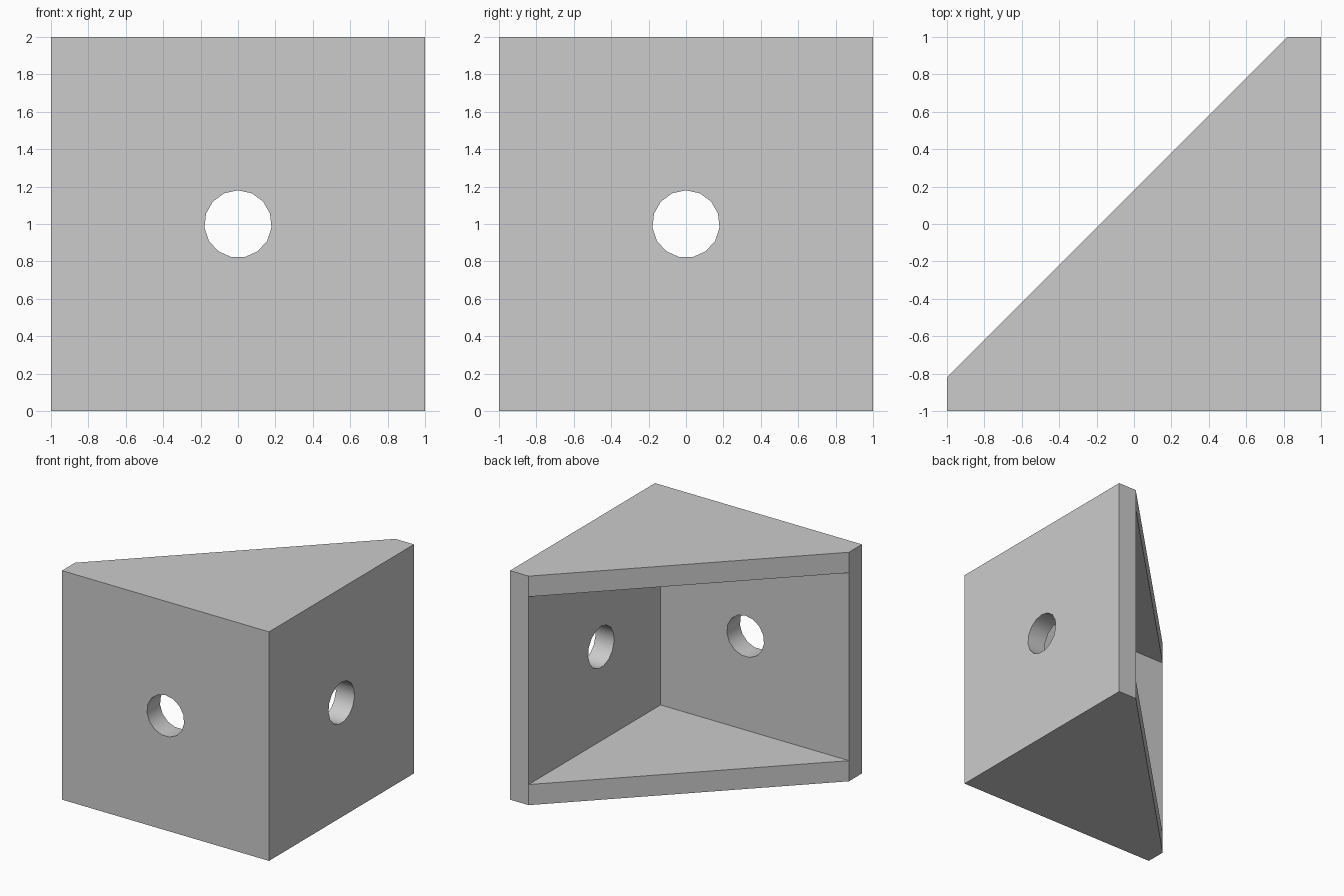
import bpy
from math import radians

cube = bpy.data.objects.get("Cube")
if cube:
    bpy.data.objects.remove(cube, do_unlink=True)

H = 1.0           # half of the overall size
T = 0.18          # wall and plate thickness
HOLE_R = 0.18
INNER = H - T

grey = bpy.data.materials.new("plain grey")
grey.use_nodes = True
grey.diffuse_color = (0.6, 0.6, 0.6, 1)
grey.node_tree.nodes["Principled BSDF"].inputs["Base Color"].default_value = grey.diffuse_color


def prism(name, outline, z0, z1):
    """Extrude a counter-clockwise outline between two heights."""
    n = len(outline)
    verts = [(x, y, z) for z in (z0, z1) for x, y in outline]
    faces = [list(range(n))[::-1], list(range(n, 2 * n))]
    faces += [(i, (i + 1) % n, (i + 1) % n + n, i + n) for i in range(n)]
    mesh = bpy.data.meshes.new(name)
    mesh.from_pydata(verts, [], faces)
    mesh.materials.append(grey)
    obj = bpy.data.objects.new(name, mesh)
    bpy.context.collection.objects.link(obj)
    return obj


def hole_cutter(name, location, turn):
    """Fifteen-sided drill with a corner pointing up."""
    bpy.ops.mesh.primitive_cylinder_add(
        vertices=15, radius=HOLE_R, depth=3 * T, location=location,
        rotation=(radians(90), 0, radians(turn)))
    obj = bpy.context.object
    obj.name = name
    obj.data.materials.append(grey)
    return obj


# Solid corner wedge with blunt ends
bracket = prism("corner_bracket",
                [(-H, -H), (H, -H), (H, H), (INNER, H), (-H, -INNER)], 0, 2 * H)

# Pocket that leaves two walls and two triangular plates
pocket = prism("pocket_cutter",
               [(-2, -INNER), (INNER, -INNER), (INNER, 2), (-2, 2)], T, 2 * H - T)

# Screw holes through both walls
mid = H - T / 2
cutters = [pocket,
           hole_cutter("front_hole_cutter", (0, -mid, H), 0),
           hole_cutter("side_hole_cutter", (mid, 0, H), 90)]

bpy.ops.object.select_all(action='DESELECT')
bracket.select_set(True)
bpy.context.view_layer.objects.active = bracket
for cutter in cutters:
    mod = bracket.modifiers.new(cutter.name, 'BOOLEAN')
    mod.operation = 'DIFFERENCE'
    mod.solver = 'EXACT'
    mod.object = cutter
    bpy.ops.object.modifier_apply(modifier=mod.name)
    bpy.data.objects.remove(cutter, do_unlink=True)

# Smooth hole walls, crisp edges elsewhere
bpy.ops.object.shade_smooth_by_angle(angle=radians(30))
